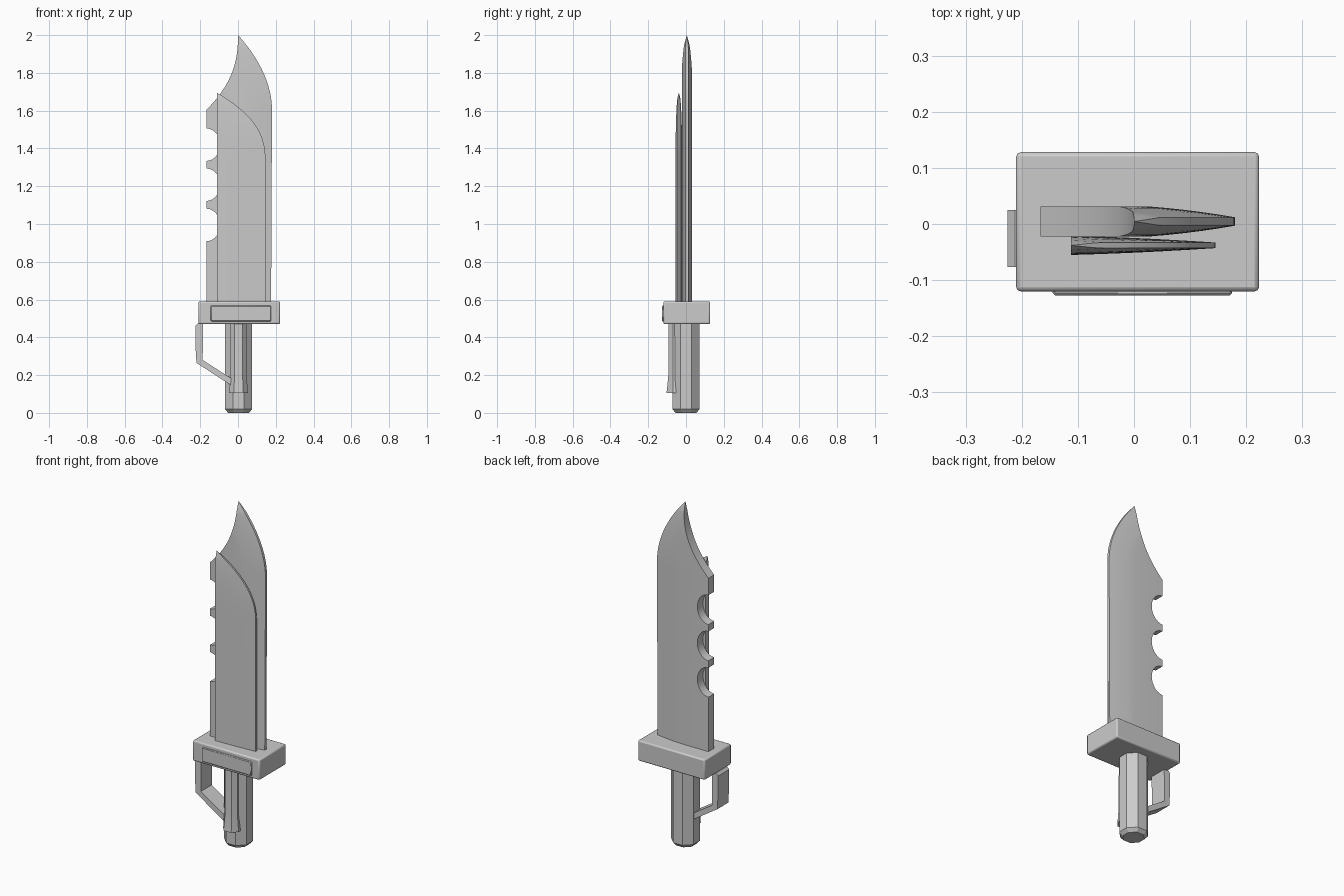
import bpy, bmesh, math
from mathutils import Matrix

if "Cube" in bpy.data.objects:
    bpy.data.objects.remove(bpy.data.objects["Cube"], do_unlink=True)

steel = bpy.data.materials.new("grey_steel")
GREY = (0.6, 0.6, 0.6, 1)
steel.use_nodes = True
steel.diffuse_color = GREY
for node in steel.node_tree.nodes:
    if node.type == 'BSDF_PRINCIPLED':
        node.inputs["Base Color"].default_value = GREY


def finish(name, bm, bevel=0, segments=2):
    """Turn a bmesh into a named, shaded object."""
    bmesh.ops.remove_doubles(bm, verts=bm.verts, dist=1e-5)
    bmesh.ops.recalc_face_normals(bm, faces=bm.faces)
    mesh = bpy.data.meshes.new(name)
    bm.to_mesh(mesh)
    bm.free()
    mesh.materials.append(steel)
    ob = bpy.data.objects.new(name, mesh)
    bpy.context.collection.objects.link(ob)
    if bevel:
        mod = ob.modifiers.new("rounded_edges", 'BEVEL')
        mod.width, mod.segments = bevel, segments
    bpy.ops.object.select_all(action='DESELECT')
    ob.select_set(True)
    bpy.context.view_layer.objects.active = ob
    bpy.ops.object.shade_smooth_by_angle(angle=math.radians(30))
    return ob


def box(name, lo, hi, bevel=0, segments=2):
    bm = bmesh.new()
    size = [b - a for a, b in zip(lo, hi)]
    mid = [(a + b) / 2 for a, b in zip(lo, hi)]
    bmesh.ops.create_cube(bm, size=1, matrix=Matrix.Translation(mid) @ Matrix.Diagonal((*size, 1)))
    return finish(name, bm, bevel, segments)


def loft(bm, rings):
    """Join closed rings of points with quads and cap both ends."""
    rows = [[bm.verts.new(p) for p in ring] for ring in rings]
    n = len(rows[0])
    for a, b in zip(rows, rows[1:]):
        for i in range(n):
            j = (i + 1) % n
            bm.faces.new((a[i], a[j], b[j], b[i]))
    bm.faces.new(rows[0])
    bm.faces.new(rows[-1])


def blade(name, levels, spine, edge, y_mid, thin, thick, grind):
    """Blade whose thickness grows with distance from the cutting edge."""
    rings = []
    for z in sorted(levels):
        s, e = spine(z), edge(z)
        width = max(e - s, 0)
        front, back = [], []
        for f in (0, 0.2, 0.4, 0.6, 0.8, 1, None):
            d = width if f is None else min(width, f * grind)
            u = min(1, d / grind)
            half = thin * min(1, width / 0.05) + (thick - thin) * (1.4 * u - 0.4 * u * u)
            front.append((e - d, y_mid - half, z))
            back.append((e - d, y_mid + half, z))
        rings.append(front + back[::-1])
    bm = bmesh.new()
    loft(bm, rings)
    return finish(name, bm)


# Main blade: clipped point, three scooped notches along the spine
NOTCHES, RADIUS, DEPTH = (0.995, 1.208, 1.42), 0.086, 0.072


def main_spine(z):
    for c in NOTCHES:
        if abs(z - c) < RADIUS:
            return -0.167 + DEPTH * math.sqrt(1 - ((z - c) / RADIUS) ** 2)
    t = max(0, (z - 1.605) / 0.395)
    return -0.167 * max(0, 1 - t) ** 2.4


def main_edge(z):
    if z < 1.6:
        return 0.175 + 0.005 * (z - 0.55) / 1.05
    return 0.18 * (1 - ((z - 1.6) / 0.4) ** 2)


levels = [0.55, 1.605] + [1.6 + 0.4 * math.sin(math.pi / 2 * i / 24) for i in range(25)]
levels += [c - RADIUS * math.cos(math.pi * i / 14) for c in NOTCHES for i in range(15)]
blade("main_blade", levels, main_spine, main_edge, 0.0045, 0.0075, 0.0265, 0.15)

# Shorter blade lying against the front of the main one
BEND, TOP = 1.34, 1.695
levels = [0.55] + [BEND + (TOP - BEND) * math.sin(math.pi / 2 * i / 20) for i in range(21)]
blade("front_blade", levels, lambda z: -0.112,
      lambda z: 0.145 - 0.257 * max(0, (z - BEND) / (TOP - BEND)) ** 2.4,
      -0.038, 0.005, 0.017, 0.25)

# Cross guard and its raised front plate
box("cross_guard", (-0.21, -0.12, 0.47), (0.223, 0.128, 0.59), 0.008)
box("guard_plate", (-0.145, -0.127, 0.485), (0.175, -0.11, 0.568), 0.004, 1)


# Eight-sided grip with a chamfered butt
def ring(radius, z):
    r = radius / math.cos(math.pi / 8)
    return [(0.003 + r * math.cos(a), r * math.sin(a), z)
            for a in (math.pi / 8 + math.pi / 4 * i for i in range(8))]


bm = bmesh.new()
loft(bm, [ring(0.055, 0), ring(0.072, 0.02), ring(0.072, 0.48)])
finish("grip", bm)


# Front grip sleeve, flaring at its lower end
def sleeve_ring(half, front, z):
    return [(0.003 + x, y, z) for x, y in
            ((-half, -0.025), (-half, -0.07), (-half * 0.5, front),
             (half * 0.5, front), (half, -0.07), (half, -0.025))]


bm = bmesh.new()
loft(bm, [sleeve_ring(0.05, -0.103, 0.105), sleeve_ring(0.043, -0.094, 0.19),
          sleeve_ring(0.042, -0.092, 0.48)])
finish("grip_sleeve", bm)

# Knuckle guard: bent strap from the cross guard to the grip
outer = [(-0.212, 0.475), (-0.225, 0.46), (-0.225, 0.35), (-0.22, 0.265), (-0.04, 0.148)]
inner = [(-0.036, 0.183), (-0.187, 0.28), (-0.185, 0.475)]
bm = bmesh.new()
loft(bm, [[(x, y, z) for x, z in outer + inner] for y in (-0.077, 0.025)])
finish("knuckle_guard", bm)
